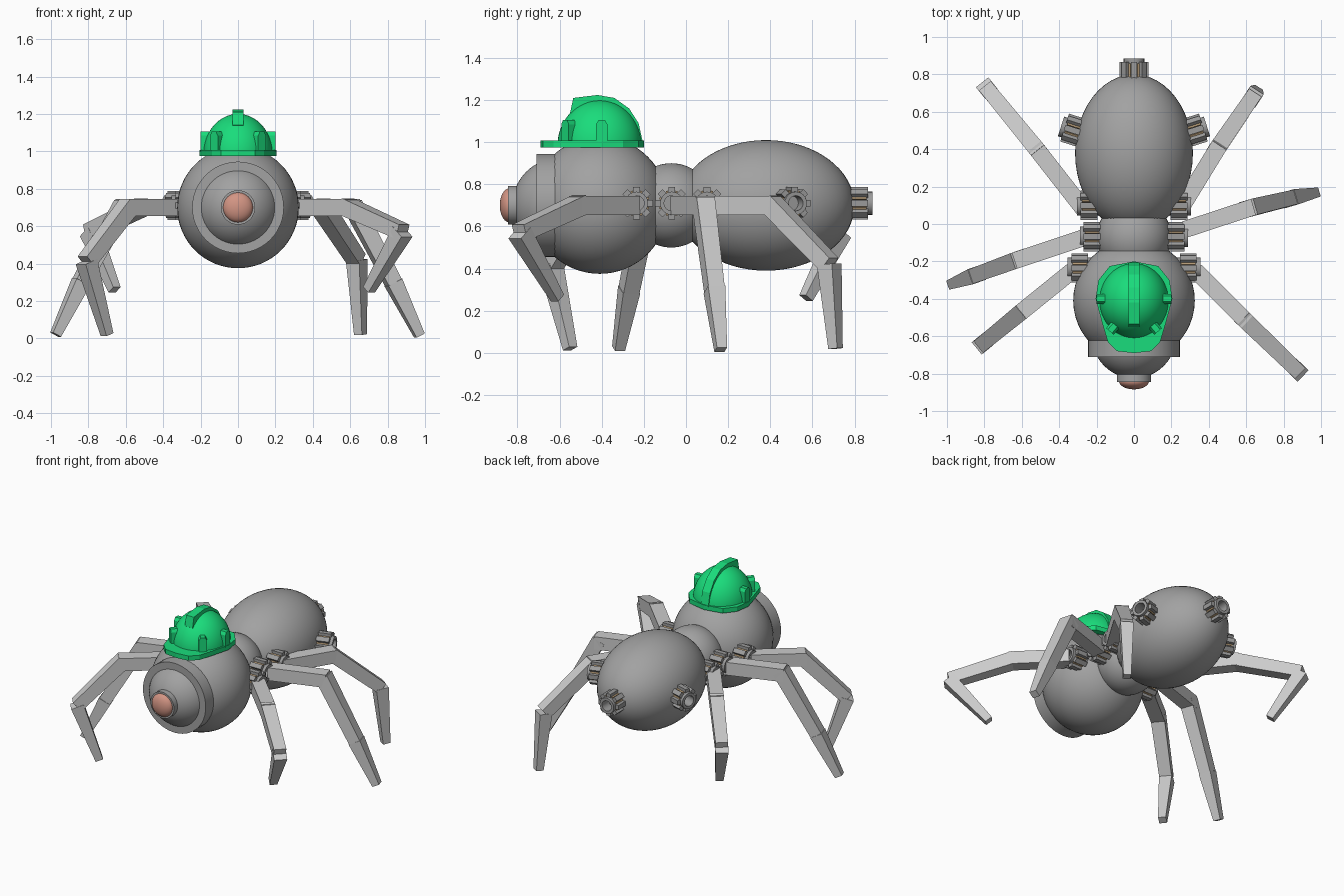
import bpy, bmesh, math
from mathutils import Vector, Matrix

cube = bpy.data.objects.get("Cube")
if cube:
    bpy.data.objects.remove(cube, do_unlink=True)


def material(name, r, g, b):
    m = bpy.data.materials.new(name)
    m.use_nodes = True
    m.diffuse_color = (r, g, b, 1)
    m.node_tree.nodes["Principled BSDF"].inputs["Base Color"].default_value = (r, g, b, 1)
    return m


BODY = material("body_grey", 0.36, 0.36, 0.36)
LEG = material("leg_light_grey", 0.6, 0.6, 0.6)
SOCKET = material("socket_grey", 0.33, 0.33, 0.33)
TAN = material("bolt_tan", 0.45, 0.32, 0.18)
GREEN = material("helmet_green", 0.01, 0.72, 0.2)
PINK = material("lens_pink", 0.65, 0.3, 0.23)
Z = 0.7


def finish(bm, name, mat, smooth=False):
    bmesh.ops.recalc_face_normals(bm, faces=bm.faces)
    mesh = bpy.data.meshes.new(name)
    bm.to_mesh(mesh)
    bm.free()
    ob = bpy.data.objects.new(name, mesh)
    bpy.context.collection.objects.link(ob)
    mesh.materials.append(mat)
    if smooth:
        bpy.ops.object.select_all(action='DESELECT')
        ob.select_set(True)
        bpy.context.view_layer.objects.active = ob
        bpy.ops.object.shade_smooth_by_angle(angle=math.radians(35))
    return ob


def ball(name, mat, centre, size, dome=False):
    bm = bmesh.new()
    bmesh.ops.create_uvsphere(bm, u_segments=48, v_segments=32, radius=1)
    if dome:
        low = [v for v in bm.verts if v.co.z < -0.01]
        bmesh.ops.delete(bm, geom=low, context='VERTS')
    bmesh.ops.scale(bm, vec=size, verts=bm.verts)
    bmesh.ops.translate(bm, vec=centre, verts=bm.verts)
    return finish(bm, name, mat, True)


def lathe(name, mat, profile, base, axis, steps=32):
    """Spin (radius, height) points round an axis starting at base."""
    bm = bmesh.new()
    turn = Vector(axis).to_track_quat('Z', 'Y')
    rings = []
    for r, h in profile:
        rings.append([bm.verts.new(Vector(base) + turn @ Vector(
            (r * math.cos(i * math.tau / steps), r * math.sin(i * math.tau / steps), h)))
            for i in range(steps)])
    for a, b in zip(rings, rings[1:]):
        for i in range(steps):
            j = (i + 1) % steps
            bm.faces.new((a[i], a[j], b[j], b[i]))
    bm.faces.new(rings[0])
    bm.faces.new(rings[-1])
    return finish(bm, name, mat, True)


def prism(name, mat, points, depth, to_3d):
    """Extrude an outline along a vector; to_3d places its 2D points."""
    bm = bmesh.new()
    face = bm.faces.new([bm.verts.new(to_3d(*p)) for p in points])
    new = bmesh.ops.extrude_face_region(bm, geom=[face])["geom"]
    bmesh.ops.translate(bm, vec=depth, verts=[v for v in new if isinstance(v, bmesh.types.BMVert)])
    return finish(bm, name, mat)


# Body
ball("head", BODY, (0, -0.41, Z), (0.325, 0.325, 0.325))
ball("waist", BODY, (0, -0.07, Z), (0.2, 0.2, 0.2))
ball("abdomen", BODY, (0, 0.38, Z), (0.315, 0.42, 0.31))

# Single large eye
lathe("eye_collar", BODY, [(0.245, 0), (0.245, 0.09)], (0, -0.62, Z), (0, -1, 0), 48)
ball("eye_dome", BODY, (0, -0.6, Z), (0.225, 0.225, 0.225))
lathe("lens_ring", BODY, [(0.092, 0), (0.092, 0.04)], (0, -0.805, Z), (0, -1, 0))
ball("eye_lens", PINK, (0, -0.84, Z), (0.08, 0.044, 0.08))


# Ribbed hollow sockets
def socket(name, base, axis):
    lathe(name, SOCKET, [(0.055, -0.03), (0.055, 0.105), (0.036, 0.105), (0.036, 0.03)], base, axis, 24)
    frame = Matrix.Translation(base) @ Vector(axis).to_track_quat('Z', 'Y').to_matrix().to_4x4()
    for part, mat, offset, r, size in (
            ("ribs", SOCKET, 0, 0.062, (0.032, 0.032, 0.09)),
            ("bolts", TAN, 0.5, 0.058, (0.01, 0.01, 0.075))):
        bm = bmesh.new()
        for i in range(8):
            spin = Matrix.Rotation((i + offset) * math.tau / 8, 4, 'Z')
            bmesh.ops.create_cube(bm, size=1, matrix=frame @ spin @ Matrix.Translation((r, 0, 0.04))
                                  @ Matrix.Diagonal((*size, 1)))
        finish(bm, name + "_" + part, mat)


for side, label in ((1, "left"), (-1, "right")):
    for part, x, y in (("front", 0.25, -0.235), ("middle", 0.185, -0.068), ("rear", 0.2, 0.1)):
        socket(f"{label}_{part}_socket", (side * x, y, 0.71), (side, 0, 0))
    socket(f"{label}_abdomen_socket", (side * 0.29, 0.49, 0.71), (side * 0.95, 0.3, 0))
socket("tail_socket", (0, 0.78, 0.71), (0, 1, 0))


# Legs: square beams running from hip to foot
def beam(bm, a, b, wa, wb, across):
    along = (b - a).normalized()
    up = across.cross(along).normalized()
    ends = [[bm.verts.new(p + across * (sx * w / 2) + up * (sy * w / 2))
             for sx, sy in ((-1, -1), (1, -1), (1, 1), (-1, 1))] for p, w in ((a, wa), (b, wb))]
    bm.faces.new(ends[0])
    bm.faces.new(ends[1])
    for i in range(4):
        j = (i + 1) % 4
        bm.faces.new((ends[0][i], ends[0][j], ends[1][j], ends[1][i]))


LEGS = {
    "left_front_leg": [(0.33, -0.25, Z), (0.59, -0.51, Z), (0.88, -0.79, 0.57), (0.70, -0.61, 0.26)],
    "left_middle_leg": [(0.27, -0.03, Z), (0.62, 0.085, Z), (0.83, 0.135, 0.3), (0.97, 0.165, 0.015)],
    "left_rear_leg": [(0.26, 0.1, Z), (0.45, 0.41, Z), (0.635, 0.68, 0.42), (0.655, 0.71, 0.02)],
    "right_front_leg": [(-0.33, -0.25, Z), (-0.59, -0.46, Z), (-0.81, -0.64, 0.41), (-0.7, -0.55, 0.02)],
    "right_middle_leg": [(-0.26, -0.07, Z), (-0.62, -0.19, Z), (-0.84, -0.27, 0.3), (-0.975, -0.32, 0.02)],
    "right_rear_leg": [(-0.27, 0.08, Z), (-0.52, 0.4, Z), (-0.79, 0.73, 0.57), (-0.66, 0.57, 0.26)],
}
for name, path in LEGS.items():
    hip, knee, ankle, foot = (Vector(p) for p in path)
    flat = (ankle - hip) * Vector((1, 1, 0))
    across = flat.cross(Vector((0, 0, 1))).normalized()
    bm = bmesh.new()
    beam(bm, hip, knee + (knee - hip).normalized() * 0.02, 0.09, 0.09, across)
    beam(bm, knee - (ankle - knee).normalized() * 0.02, ankle, 0.09, 0.08, across)
    beam(bm, ankle, foot, 0.085, 0.05, across)
    finish(bm, name, LEG)

# Hard hat
ball("helmet_dome", GREEN, (0, -0.41, 0.985), (0.185, 0.2, 0.215), dome=True)
half = [(0.09, -0.68), (0.14, -0.63), (0.17, -0.53), (0.205, -0.4), (0.19, -0.3), (0.13, -0.225)]
brim = [(0, -0.69)] + half + [(0, -0.2)] + [(-x, y) for x, y in reversed(half)]
prism("helmet_brim", GREEN, brim, (0, 0, 0.033), lambda x, y: (x, y, 0.975))
ridge = [(-0.55, 1.14), (-0.535, 1.21), (-0.42, 1.224), (-0.34, 1.21), (-0.27, 1.16),
         (-0.225, 1.09), (-0.205, 1), (-0.4, 1)]
prism("helmet_ridge", GREEN, ridge, (0.06, 0, 0), lambda y, z: (-0.03, y, z))

# Clips round the hat
clip = [(-0.027, 1.0), (0.027, 1.0), (0.027, 1.085), (0.015, 1.105), (-0.015, 1.105), (-0.027, 1.085)]
for side, label in ((1, "left"), (-1, "right")):
    for part, x, y, angle in (("side", 0.155, -0.4, 0), ("front", 0.1, -0.54, -50)):
        turn = Matrix.Rotation(math.radians(angle), 3, 'Z')
        out = turn @ Vector((0.045, 0, 0))
        wide = turn @ Vector((0, 1, 0))
        prism(f"{label}_{part}_helmet_clip", GREEN, clip, (side * out.x, out.y, 0),
              lambda u, z: (side * (x + wide.x * u), y + wide.y * u, z))
